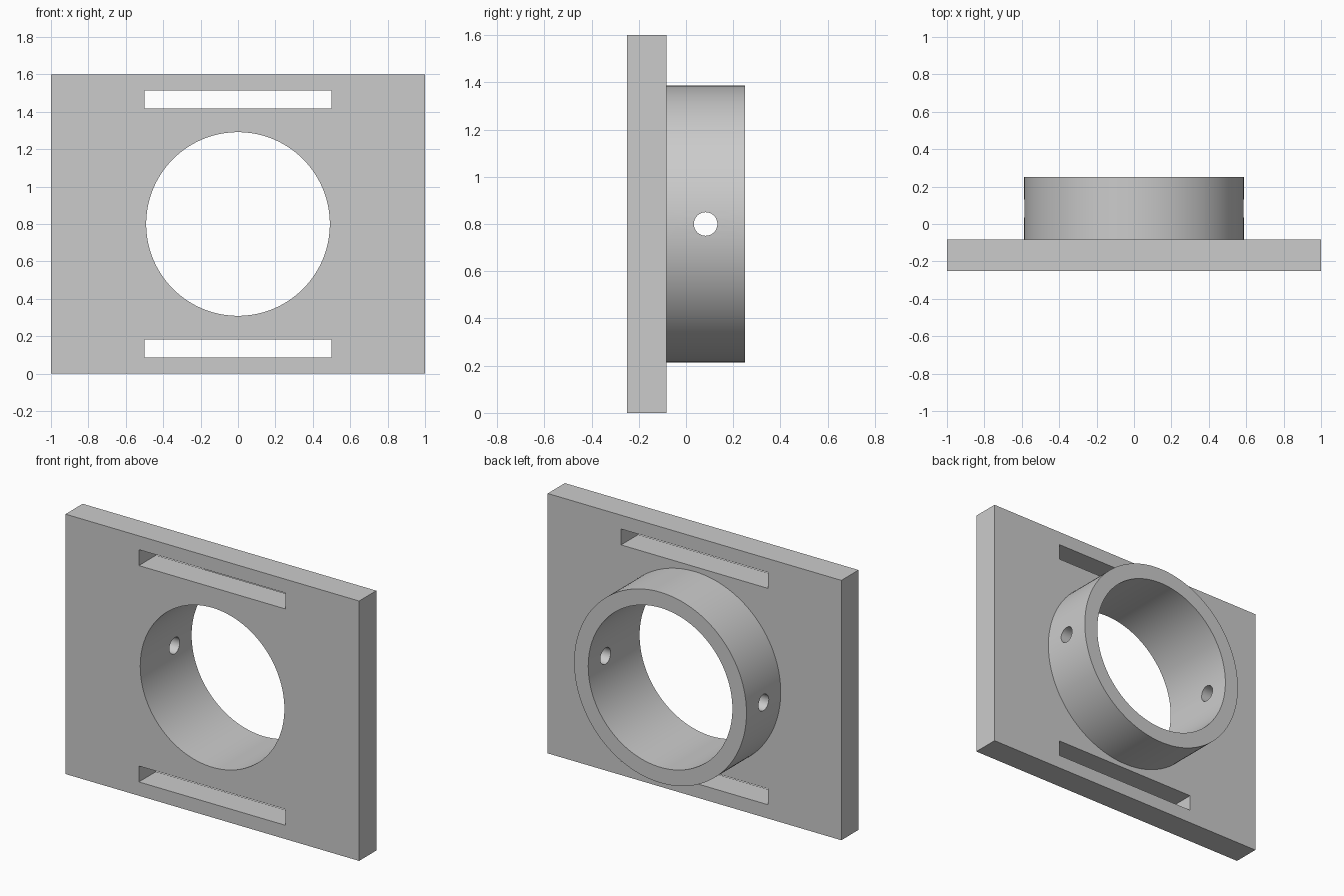
import bpy
from math import pi, radians

if "Cube" in bpy.data.objects:
    bpy.data.objects.remove(bpy.data.objects["Cube"], do_unlink=True)

CENTRE_Z = 0.8
PLATE_FRONT, PLATE_BACK, RING_BACK = -0.25, -0.083, 0.25

grey = bpy.data.materials.new("plain grey")
grey.use_nodes = True
colour = (0.6, 0.6, 0.6, 1)
grey.diffuse_color = colour
grey.node_tree.nodes["Principled BSDF"].inputs["Base Color"].default_value = colour


def box(name, width, height, y0, y1, z):
    bpy.ops.mesh.primitive_cube_add(size=1, location=(0, (y0 + y1) / 2, z))
    ob = bpy.context.object
    ob.name = name
    ob.scale = (width, y1 - y0, height)
    bpy.ops.object.transform_apply(location=True, rotation=True, scale=True)
    ob.data.materials.append(grey)
    return ob


def cylinder(name, radius, depth, y, rotation, sides):
    bpy.ops.mesh.primitive_cylinder_add(vertices=sides, radius=radius, depth=depth,
                                        location=(0, y, CENTRE_Z), rotation=rotation)
    ob = bpy.context.object
    ob.name = name
    bpy.ops.object.transform_apply(location=True, rotation=True, scale=True)
    ob.data.materials.append(grey)
    return ob


def combine(target, tool, operation):
    mod = target.modifiers.new(tool.name, 'BOOLEAN')
    mod.operation = operation
    mod.solver = 'EXACT'
    mod.object = tool
    bpy.context.view_layer.objects.active = target
    bpy.ops.object.modifier_apply(modifier=mod.name)
    bpy.data.objects.remove(tool, do_unlink=True)


along_y, along_x = (pi / 2, 0, 0), (0, pi / 2, 0)

# Rectangular plate with the round collar rising from its back
plate = box("mounting_plate_with_collar", 2, 1.6, PLATE_FRONT, PLATE_BACK, CENTRE_Z)
root = (PLATE_FRONT + PLATE_BACK) / 2
collar = cylinder("collar", 0.587, RING_BACK - root, (RING_BACK + root) / 2, along_y, 128)
combine(plate, collar, 'UNION')

# Bore through plate and collar
combine(plate, cylinder("bore", 0.491, 1, 0, along_y, 128), 'DIFFERENCE')

# Screw holes through both collar walls
combine(plate, cylinder("screw_hole", 0.05, 2, 0.083, along_x, 32), 'DIFFERENCE')

# Strap slots above and below the bore
for side in (-1, 1):
    slot = box("strap_slot", 1, 0.098, -0.5, 0.5, CENTRE_Z + side * 0.666)
    combine(plate, slot, 'DIFFERENCE')

bpy.ops.object.select_all(action='DESELECT')
plate.select_set(True)
bpy.context.view_layer.objects.active = plate
bpy.ops.object.shade_smooth_by_angle(angle=radians(30))
